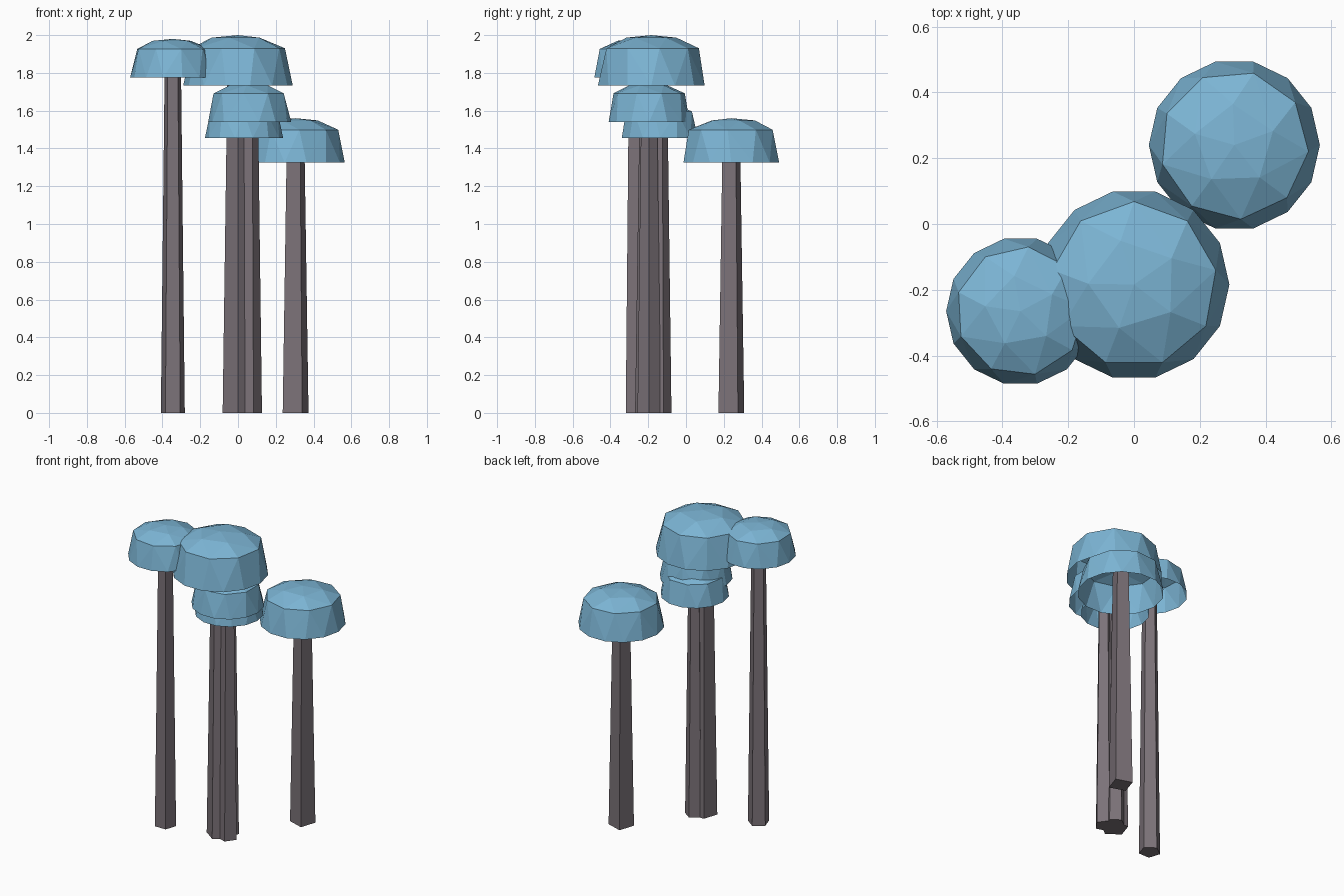
import bpy, bmesh, math

if "Cube" in bpy.data.objects:
    bpy.data.objects.remove(bpy.data.objects["Cube"])

def material(name, rgb):
    m = bpy.data.materials.new(name)
    m.diffuse_color = (*rgb, 1)
    m.use_nodes = True
    m.node_tree.nodes["Principled BSDF"].inputs["Base Color"].default_value = m.diffuse_color
    return m

BLUE = material("cap blue", (0.20, 0.46, 0.66))
BARK = material("bark grey", (0.20, 0.17, 0.19))

def ring(bm, n, r, z, cx, cy, start):
    out = []
    for i in range(n):
        a = math.radians(start) + 2 * math.pi * i / n
        out.append(bm.verts.new((cx + r * math.cos(a), cy + r * math.sin(a), z)))
    return out

def finish(bm, name, mat):
    mesh = bpy.data.meshes.new(name)
    bm.to_mesh(mesh)
    bm.free()
    mesh.materials.append(mat)
    bpy.context.collection.objects.link(bpy.data.objects.new(name, mesh))

# Hollow faceted cap: wide open rim, shoulder ring, shallow crown
def cap(name, cx, cy, z, r, h, turn):
    bm = bmesh.new()
    ring(bm, 14, r, z, cx, cy, 0)
    ring(bm, 9, r * 0.87, z + h * 0.74, cx, cy, turn)
    ring(bm, 5, r * 0.48, z + h * 0.95, cx, cy, turn + 25)
    bm.verts.new((cx, cy, z + h))
    bmesh.ops.convex_hull(bm, input=bm.verts[:])
    bmesh.ops.recalc_face_normals(bm, faces=bm.faces[:])
    under = [f for f in bm.faces if all(v.co.z < z + 0.001 for v in f.verts)]
    bmesh.ops.delete(bm, geom=under, context='FACES')
    finish(bm, name, BLUE)

# Tapered trunk running up inside its cap
def trunk(name, cx, cy, r, height, sides, turn):
    bm = bmesh.new()
    low = ring(bm, sides, r, 0, cx, cy, turn)
    top = ring(bm, sides, r * 0.66, height, cx, cy, turn)
    for i in range(sides):
        j = (i + 1) % sides
        bm.faces.new((low[i], low[j], top[j], top[i]))
    bm.faces.new(low[::-1])
    bm.faces.new(top)
    finish(bm, name, BARK)

# name, x, y, rim height, cap radius, cap height, cap turn, trunk sides, trunk turn
TREES = [
    ("tall", 0.0, -0.184, 1.732, 0.290, 0.268, 10, 5, 198),
    ("left", -0.345, -0.265, 1.775, 0.226, 0.205, 3, 5, 18),
    ("right", 0.305, 0.24, 1.325, 0.26, 0.235, -5, 4, 27),
    ("middle", 0.062, -0.195, 1.54, 0.22, 0.205, 20, 5, 0),
    ("low", 0.032, -0.138, 1.455, 0.207, 0.19, 30, 5, 90),
]
for name, x, y, z, r, h, turn, sides, trunk_turn in TREES:
    cap(name + "_cap", x, y, z, r, h, turn)
    trunk(name + "_trunk", x, y, r * 0.295, z + h * 0.9, sides, trunk_turn)
